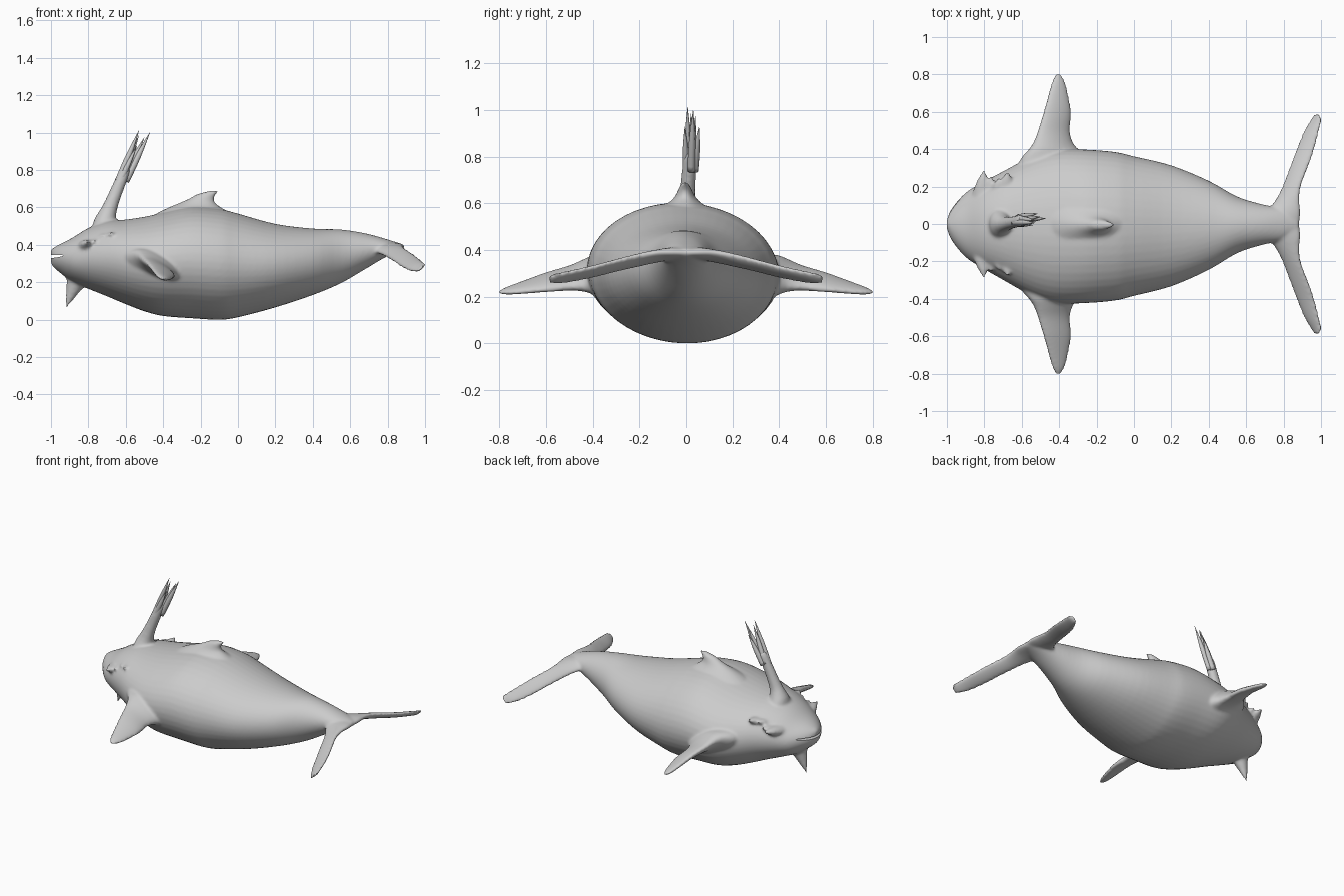
import bpy, bmesh
from math import cos, sin, pi
from mathutils import Vector

if "Cube" in bpy.data.objects:
    bpy.data.objects.remove(bpy.data.objects["Cube"])


def smooth_rows(rows, sub):
    """Catmull-Rom interpolation through rows of numbers."""
    out = []
    for i in range(len(rows) - 1):
        p0, p1 = rows[max(i - 1, 0)], rows[i]
        p2, p3 = rows[i + 1], rows[min(i + 2, len(rows) - 1)]
        for k in range(sub):
            t = k / sub
            out.append([0.5 * (2 * b + (c - a) * t + (2 * a - 5 * b + 4 * c - d) * t * t
                               + (3 * b - a - 3 * c + d) * t ** 3)
                        for a, b, c, d in zip(p0, p1, p2, p3)])
    out.append(list(rows[-1]))
    return out


def loft(name, rows, sub=4, sides=24, mirror=False):
    """Skin elliptical sections given as centre xyz, half-axis a xyz, half-axis b xyz."""
    bm = bmesh.new()
    rings = []
    for r in smooth_rows(rows, sub):
        c, a, b = Vector(r[0:3]), Vector(r[3:6]), Vector(r[6:9])
        rings.append([bm.verts.new(c + a * cos(2 * pi * i / sides) + b * sin(2 * pi * i / sides))
                      for i in range(sides)])
    for r0, r1 in zip(rings, rings[1:]):
        for i in range(sides):
            j = (i + 1) % sides
            bm.faces.new((r0[i], r0[j], r1[j], r1[i]))
    bm.faces.new(rings[0])
    bm.faces.new(rings[-1])
    if mirror:
        copy = bmesh.ops.duplicate(bm, geom=bm.verts[:] + bm.edges[:] + bm.faces[:])["geom"]
        for v in copy:
            if isinstance(v, bmesh.types.BMVert):
                v.co.y *= -1
    bmesh.ops.recalc_face_normals(bm, faces=bm.faces)
    me = bpy.data.meshes.new(name)
    bm.to_mesh(me)
    bm.free()
    ob = bpy.data.objects.new(name, me)
    bpy.context.collection.objects.link(ob)
    bpy.context.view_layer.objects.active = ob
    bpy.ops.object.select_all(action='DESELECT')
    ob.select_set(True)
    bpy.ops.object.shade_smooth()
    return ob


def spike(name, base, tip, radius, squash=1.0, mirror=False, belly=0.5):
    """Tapered thorn from base to tip."""
    base, tip = Vector(base), Vector(tip)
    d = (tip - base).normalized()
    u = d.cross(Vector((0, 1, 0) if abs(d.y) < 0.8 else (0, 0, 1))).normalized()
    v = d.cross(u)
    rows = [(*base.lerp(tip, t), *(u * radius * s), *(v * radius * s * squash))
            for t, s in ((0, 1), (0.5, belly), (1, 0.03))]
    return loft(name, rows, 4, 12, mirror)


# Body: x, top z, bottom z, half width (it leans very slightly to -y)
profile = [(-1.0, .375, .302, .02), (-.985, .385, .28, .065), (-.95, .405, .25, .118),
           (-.89, .435, .205, .18), (-.8, .49, .165, .235), (-.7, .525, .125, .29),
           (-.6, .535, .083, .345), (-.5, .55, .045, .39), (-.4, .572, .02, .412),
           (-.25, .602, .008, .41), (-.1, .592, 0, .397), (0, .567, .013, .373),
           (.2, .512, .066, .323), (.4, .487, .132, .238), (.55, .482, .195, .152),
           (.68, .462, .27, .11), (.79, .432, .335, .085), (.875, .405, .372, .04)]
body = loft("body", [(x, -.03 * w, (t + b) / 2, 0, w, -.03 * w, 0, 0, (t - b) / 2)
                     for x, t, b, w in profile], 4, 48)

# Pectoral fins: y, centre x, centre z, half chord x, chord drop, half thickness
pectoral = [(.27, -.43, .275, .21, .05, .1), (.35, -.43, .285, .175, .05, .085),
            (.4, -.43, .293, .132, .05, .067), (.44, -.432, .291, .104, .046, .052),
            (.5, -.428, .28, .086, .04, .037), (.6, -.41, .262, .074, .033, .027),
            (.7, -.405, .24, .052, .02, .02), (.77, -.404, .225, .032, .01, .014),
            (.803, -.405, .219, .01, .002, .006)]
fins = loft("pectoral_fins", [(x, y, z, c, 0, -d, 0, 0, t) for y, x, z, c, d, t in pectoral],
            mirror=True)

# Tail flukes: y, leading x, trailing x, centre z, half thickness; trailing edge raised
fluke = [(-.01, .68, .882, .388, .028), (.06, .7, .893, .384, .027), (.12, .75, .885, .375, .024),
         (.2, .792, .893, .358, .021), (.3, .83, .93, .334, .019), (.4, .868, .965, .308, .018),
         (.5, .91, .99, .287, .016), (.56, .945, 1.003, .277, .013), (.593, .965, .99, .275, .006)]
flukes = loft("tail_flukes", [((a + b) / 2, y, z, (b - a) / 2, 0, .02 * min(1, y * 6), 0, 0, t)
                              for y, a, b, z, t in fluke], mirror=True)

# Dorsal fin: z, leading x, trailing x, half thickness
dorsal = [(.52, -.5, .05, .19), (.565, -.44, -.03, .125), (.6, -.37, -.09, .073),
          (.625, -.31, -.122, .047), (.648, -.26, -.128, .034), (.67, -.22, -.118, .025),
          (.684, -.17, -.106, .016), (.692, -.14, -.106, .008)]
back_fin = loft("dorsal_fin", [((a + b) / 2, -.005, z, (b - a) / 2, 0, 0, 0, t, 0)
                               for z, a, b, t in dorsal])

# Broken horn: centre x, y, z, radius x, radius y
stem = [(-.7, 0, .42, .085, .12), (-.706, 0, .5, .066, .08), (-.7, 0, .55, .049, .054),
        (-.688, 0, .59, .039, .041), (-.665, .005, .65, .033, .034), (-.632, .012, .73, .03, .031),
        (-.605, .018, .795, .027, .03), (-.595, .02, .82, .02, .022)]
horn = loft("horn", [(x, y, z, rx, 0, -rx * .4, 0, ry, 0) for x, y, z, rx, ry in stem])

# Thorns on the cheeks and the barb under the chin
thorns = [spike("cheek_thorn_front", (-.81, .14, .385), (-.803, .293, .417), .06, .7, True, .65),
          spike("cheek_thorn_front_small", (-.765, .17, .4), (-.765, .262, .425), .035, .8, True, .7),
          spike("cheek_thorn_back", (-.69, .15, .41), (-.673, .285, .467), .06, .7, True, .7),
          spike("cheek_thorn_back_small", (-.73, .16, .42), (-.722, .252, .457), .04, .8, True, .7),
          spike("chin_barb", (-.852, 0, .24), (-.922, 0, .058), .068, .9)]

# Fuse the soft parts into one skin with blended joints
bpy.ops.object.select_all(action='DESELECT')
for part in [body, fins, flukes, back_fin, horn] + thorns:
    part.select_set(True)
bpy.context.view_layer.objects.active = body
bpy.ops.object.join()
fuse = body.modifiers.new("fuse", 'REMESH')
fuse.mode = 'VOXEL'
fuse.voxel_size = .009
fuse.use_smooth_shade = True
relax = body.modifiers.new("relax", 'SMOOTH')
relax.factor = .5
relax.iterations = 7

# Mouth slit cut into the snout
bpy.ops.mesh.primitive_uv_sphere_add(segments=32, ring_count=16, location=(-1.0, 0, .337))
mouth = bpy.context.object
mouth.name = "mouth_cutter"
mouth.scale = (.115, .17, .008)
mouth.rotation_euler = (0, -.08, 0)
mouth.hide_render = True
mouth.hide_set(True)
cut = body.modifiers.new("mouth", 'BOOLEAN')
cut.object = mouth
cut.operation = 'DIFFERENCE'

# Splinters at the horn's broken end: base, tip, radius
splinters = [((-.64, .008, .74), (-.528, .006, 1.015), .019),
             ((-.60, .022, .74), (-.47, .03, 1.003), .019),
             ((-.615, .036, .74), (-.515, .056, .93), .019),
             ((-.63, .0, .74), (-.54, -.006, .93), .016),
             ((-.615, .02, .75), (-.5, .04, .975), .018),
             ((-.625, .03, .75), (-.53, .02, .985), .018)]
for i, (b, t, r) in enumerate(splinters):
    spike(f"horn_splinter_{i + 1}", b, t, r, .9, belly=.8)
